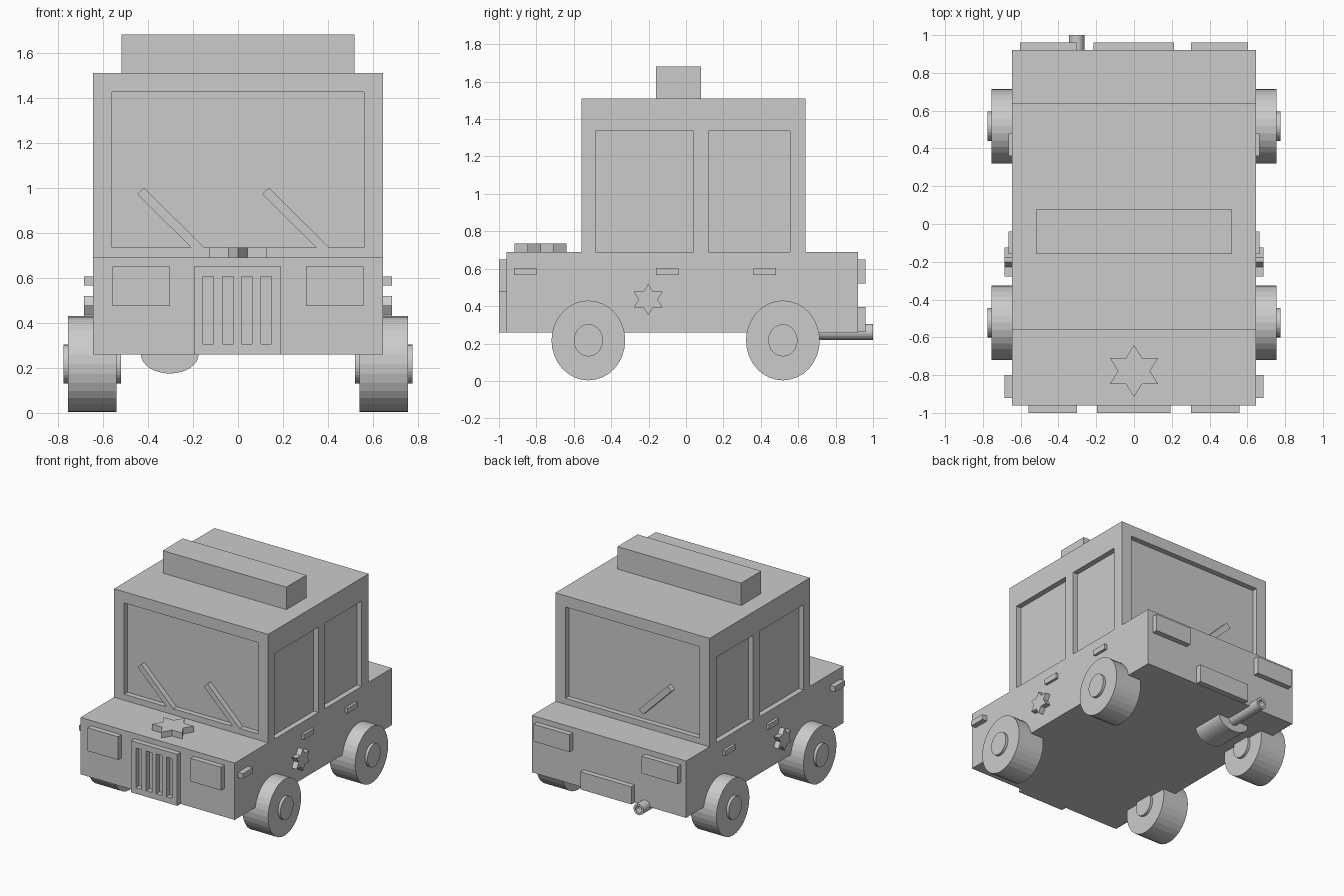
import bpy, bmesh
from math import sin, cos, pi, hypot
from mathutils import Matrix, Vector

if "Cube" in bpy.data.objects:
    bpy.data.objects.remove(bpy.data.objects["Cube"])


def make(name, bm, mirror=False):
    """Turn a bmesh in world coordinates into an object, optionally mirrored in x."""
    bmesh.ops.recalc_face_normals(bm, faces=bm.faces)
    me = bpy.data.meshes.new(name)
    bm.to_mesh(me)
    bm.free()
    ob = bpy.data.objects.new(name, me)
    bpy.context.collection.objects.link(ob)
    if mirror:
        ob.modifiers.new("Mirror", 'MIRROR')
    return ob


def add_box(bm, x0, x1, y0, y1, z0, z1):
    m = (Matrix.Translation(((x0 + x1) / 2, (y0 + y1) / 2, (z0 + z1) / 2))
         @ Matrix.Diagonal((x1 - x0, y1 - y0, z1 - z0, 1)))
    bmesh.ops.create_cube(bm, size=1, matrix=m)


def boxes(name, dims, mirror=False):
    bm = bmesh.new()
    for d in dims:
        add_box(bm, *d)
    return make(name, bm, mirror)


def prism(name, pts, axis, a, b, mirror=False):
    """Extrude a 2D outline along an axis from a to b."""
    place = {'x': lambda p: (a, p[0], p[1]), 'y': lambda p: (p[0], a, p[1]),
             'z': lambda p: (p[0], p[1], a)}[axis]
    bm = bmesh.new()
    face = bm.faces.new([bm.verts.new(place(p)) for p in pts])
    out = bmesh.ops.extrude_face_region(bm, geom=[face])
    step = Vector([b - a if c == axis else 0 for c in 'xyz'])
    bmesh.ops.translate(bm, vec=step,
                        verts=[v for v in out['geom'] if isinstance(v, bmesh.types.BMVert)])
    return make(name, bm, mirror)


def ellipse(cu, cv, ru, rv, n):
    return [(cu + ru * cos(2 * pi * i / n), cv + rv * sin(2 * pi * i / n)) for i in range(n)]


def star(cu, cv, ru, rv):
    pts = []
    for i in range(12):
        r = 1 if i % 2 == 0 else 0.577
        pts.append((cu + ru * r * sin(pi * i / 6), cv + rv * r * cos(pi * i / 6)))
    return pts


def bar(p, q, w):
    dx, dz = q[0] - p[0], q[1] - p[1]
    k = w / 2 / hypot(dx, dz)
    nx, nz = -dz * k, dx * k
    return [(p[0] + nx, p[1] + nz), (q[0] + nx, q[1] + nz),
            (q[0] - nx, q[1] - nz), (p[0] - nx, p[1] - nz)]


def cut(ob, cutter):
    mod = ob.modifiers.new("Cut", 'BOOLEAN')
    mod.operation, mod.solver, mod.object = 'DIFFERENCE', 'EXACT', cutter
    bpy.context.view_layer.objects.active = ob
    bpy.ops.object.modifier_apply(modifier=mod.name)
    bpy.data.objects.remove(cutter)


# Body and cabin from one side profile, with recessed windows
W, D = 0.645, 0.04
body = prism("body", [(-0.96, 0.26), (0.92, 0.26), (0.92, 0.69), (0.64, 0.69),
                      (0.64, 1.51), (-0.56, 1.51), (-0.56, 0.69), (-0.96, 0.69)], 'x', -W, W)
windows = [(-0.56, 0.56, -0.70, -0.56 + D, 0.735, 1.425),
           (-0.56, 0.56, 0.64 - D, 0.80, 0.735, 1.425)]
for y0, y1 in ((-0.485, 0.04), (0.12, 0.555)):
    windows += [(W - D, 0.8, y0, y1, 0.69, 1.335), (-0.8, -W + D, y0, y1, 0.69, 1.335)]
cut(body, boxes("window_cutter", windows))

# Roof light bar
boxes("roof_light", [(-0.517, 0.517, -0.16, 0.08, 1.50, 1.68)])

# Wipers resting on the glass
for i, x in enumerate((-0.43, 0.125)):
    outline = [(x - 0.018, 0.972), (x + 0.012, 1.0), (x + 0.28, 0.735), (x + 0.222, 0.735)]
    prism(f"front_wiper_{i + 1}", outline, 'y', -0.56 + D + 0.005, -0.56)
prism("rear_wiper", bar((-0.07, 0.80), (-0.31, 1.04), 0.045), 'y', 0.595, 0.64)

# Grille with four slots
grille = boxes("grille", [(-0.195, 0.192, -1.0, -0.95, 0.26, 0.65)])
cut(grille, boxes("slot_cutter", [(x, x + 0.047, -1.1, -0.9, 0.305, 0.605)
                                  for x in (-0.155, -0.068, 0.016, 0.102)]))

# Lights, plate, side markers and handles
boxes("headlight", [(0.303, 0.558, -1.0, -0.95, 0.475, 0.65)], True)
boxes("tail_light", [(0.302, 0.603, 0.91, 0.96, 0.52, 0.65)], True)
boxes("rear_plate", [(-0.215, 0.212, 0.91, 0.96, 0.262, 0.395)])
boxes("side_marker", [(0.63, 0.685, -0.92, -0.80, 0.565, 0.605)], True)
boxes("door_handle", [(0.63, 0.665, -0.16, -0.04, 0.565, 0.605),
                      (0.63, 0.665, 0.36, 0.48, 0.565, 0.605)], True)

# Star badges on the bonnet and doors
prism("bonnet_star", star(0, -0.778, 0.147, 0.138), 'z', 0.68, 0.735)
prism("side_star", star(-0.202, 0.435, 0.089, 0.084), 'x', 0.63, 0.685, True)

# Wheels and hubs
for name, y in (("front", -0.522), ("rear", 0.518)):
    prism(f"{name}_wheel", ellipse(y, 0.2165, 0.197, 0.2135, 32), 'x', 0.54, 0.755, True)
    prism(f"{name}_hub", ellipse(y, 0.217, 0.078, 0.086, 32), 'x', 0.52, 0.775, True)

# Exhaust silencer and hollow tailpipe
prism("silencer", ellipse(-0.303, 0.26, 0.128, 0.085, 32), 'y', 0.45, 0.70)
pipe = prism("tailpipe", ellipse(-0.303, 0.262, 0.041, 0.042, 24), 'y', 0.60, 1.0)
cut(pipe, prism("bore_cutter", ellipse(-0.303, 0.262, 0.024, 0.025, 24), 'y', 0.75, 1.1))
